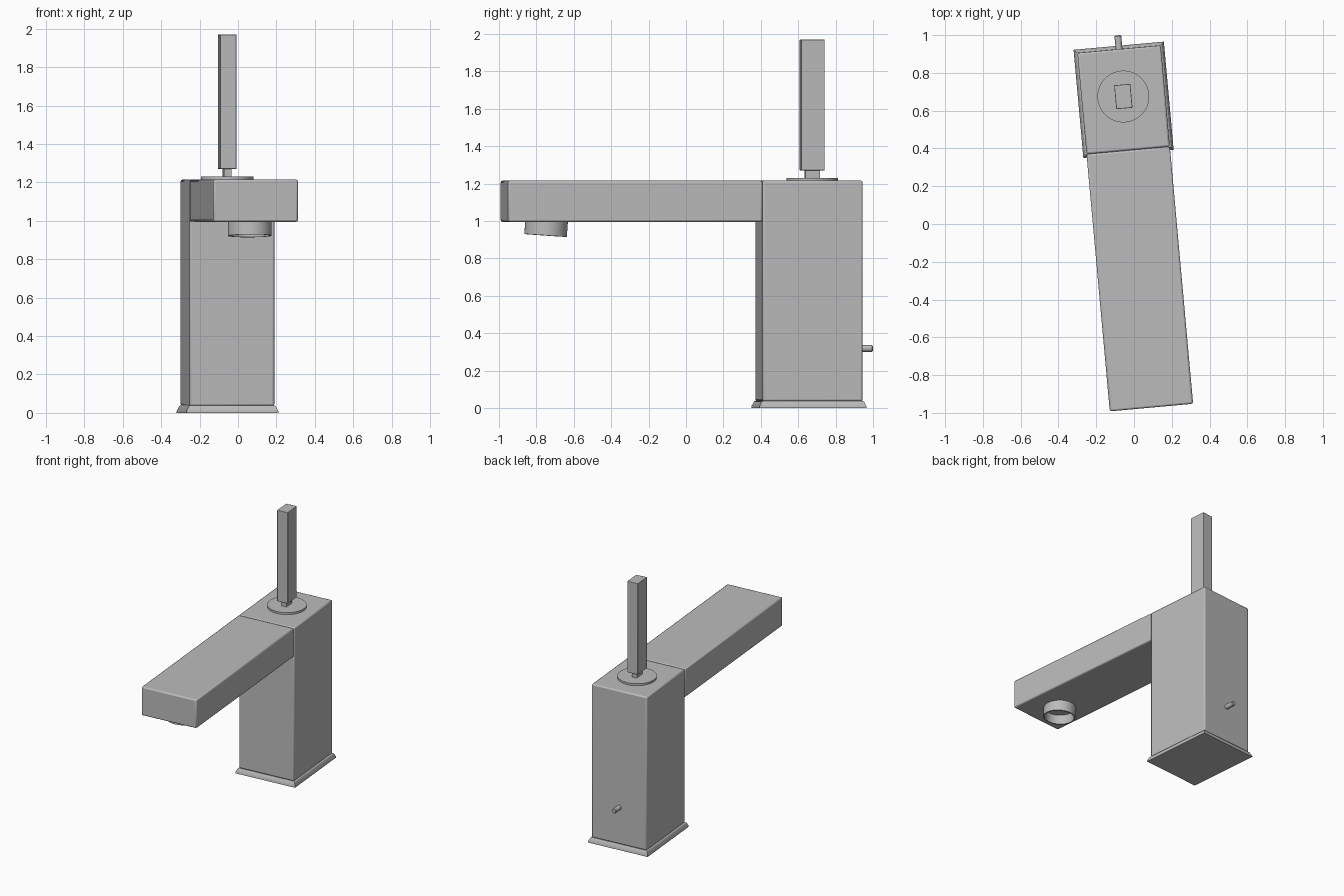
import bpy, bmesh, math
from mathutils import Matrix

cube = bpy.data.objects.get("Cube")
if cube:
    bpy.data.objects.remove(cube, do_unlink=True)

GREY = (0.5, 0.5, 0.5, 1.0)
metal = bpy.data.materials.new("grey metal")
metal.use_nodes = True
metal.diffuse_color = GREY
metal.node_tree.nodes["Principled BSDF"].inputs["Base Color"].default_value = GREY

# The whole tap is turned slightly about its column; parts are built in column space
TURN = math.radians(5.17)
COLUMN = (-0.055, 0.6575, 0.0)


def finish(name, bm, bevel=0.0):
    bmesh.ops.recalc_face_normals(bm, faces=bm.faces)
    mesh = bpy.data.meshes.new(name)
    bm.to_mesh(mesh)
    bm.free()
    mesh.materials.append(metal)
    obj = bpy.data.objects.new(name, mesh)
    bpy.context.collection.objects.link(obj)
    obj.location = COLUMN
    obj.rotation_euler = (0, 0, TURN)
    bpy.ops.object.select_all(action='DESELECT')
    obj.select_set(True)
    bpy.context.view_layer.objects.active = obj
    bpy.ops.object.shade_smooth_by_angle(angle=math.radians(30))
    if bevel:
        mod = obj.modifiers.new("soft edges", 'BEVEL')
        mod.width = bevel
        mod.segments = 2
    return obj


def box(name, x, y, z, bevel=0.0):
    """Box from (min, max) pairs."""
    bm = bmesh.new()
    size = [b - a for a, b in (x, y, z)]
    mid = [(a + b) / 2 for a, b in (x, y, z)]
    bmesh.ops.create_cube(bm, size=1, matrix=Matrix.Translation(mid) @ Matrix.Diagonal((*size, 1)))
    return finish(name, bm, bevel)


def lathe(name, profile, matrix, steps=48):
    """Spin (radius, height) points about z; zero radius closes the end."""
    bm = bmesh.new()
    verts = [bm.verts.new((r, 0, h)) for r, h in profile]
    edges = [bm.edges.new(pair) for pair in zip(verts, verts[1:])]
    bmesh.ops.spin(bm, geom=verts + edges, cent=(0, 0, 0), axis=(0, 0, 1),
                   angle=math.tau, steps=steps)
    bmesh.ops.remove_doubles(bm, verts=bm.verts, dist=1e-5)
    bmesh.ops.transform(bm, matrix=matrix, verts=bm.verts)
    return finish(name, bm)


# Base flange: stacked rectangles, sloping in towards the column
bm = bmesh.new()
rings = []
for w, d, z in [(0.24, 0.2875, 0), (0.24, 0.2875, 0.008), (0.228, 0.275, 0.034), (0.222, 0.27, 0.038)]:
    rings.append([bm.verts.new((sx * w, sy * d, z)) for sx, sy in ((-1, -1), (1, -1), (1, 1), (-1, 1))])
for low, high in zip(rings, rings[1:]):
    for i in range(4):
        j = (i + 1) % 4
        bm.faces.new((low[i], low[j], high[j], high[i]))
bm.faces.new(rings[0])
bm.faces.new(rings[-1])
finish("base_flange", bm)

# Column and spout
box("column", (-0.2215, 0.2215), (-0.269, 0.269), (0.036, 1.215), 0.01)
box("spout", (-0.2215, 0.2215), (-1.636, -0.269), (0.995, 1.215), 0.01)

# Lever handle on its disc
HY = 0.0175
lathe("handle_disc", [(0, 1.205), (0.137, 1.205), (0.137, 1.23), (0, 1.23)],
      Matrix.Translation((0, HY, 0)), 64)
box("handle_stem", (-0.02, 0.02), (HY - 0.039, HY + 0.039), (1.22, 1.28))
box("lever", (-0.043, 0.043), (HY - 0.0635, HY + 0.0635), (1.27, 1.97), 0.003)

# Tilted hollow outlet under the spout
lathe("outlet", [(0, 0.07), (0.1, 0.07), (0.104, 0), (0.114, 0), (0.114, 0.1), (0, 0.1)],
      Matrix.Translation((-0.011, -1.413, 0.922)) @ Matrix.Rotation(math.radians(-4), 4, 'X'))

# Small drain-rod knob on the back
lathe("rear_knob", [(0, 0.255), (0.018, 0.255), (0.018, 0.338), (0.014, 0.343), (0, 0.343)],
      Matrix.Translation((0, 0, 0.318)) @ Matrix.Rotation(math.radians(-90), 4, 'X'), 16)
